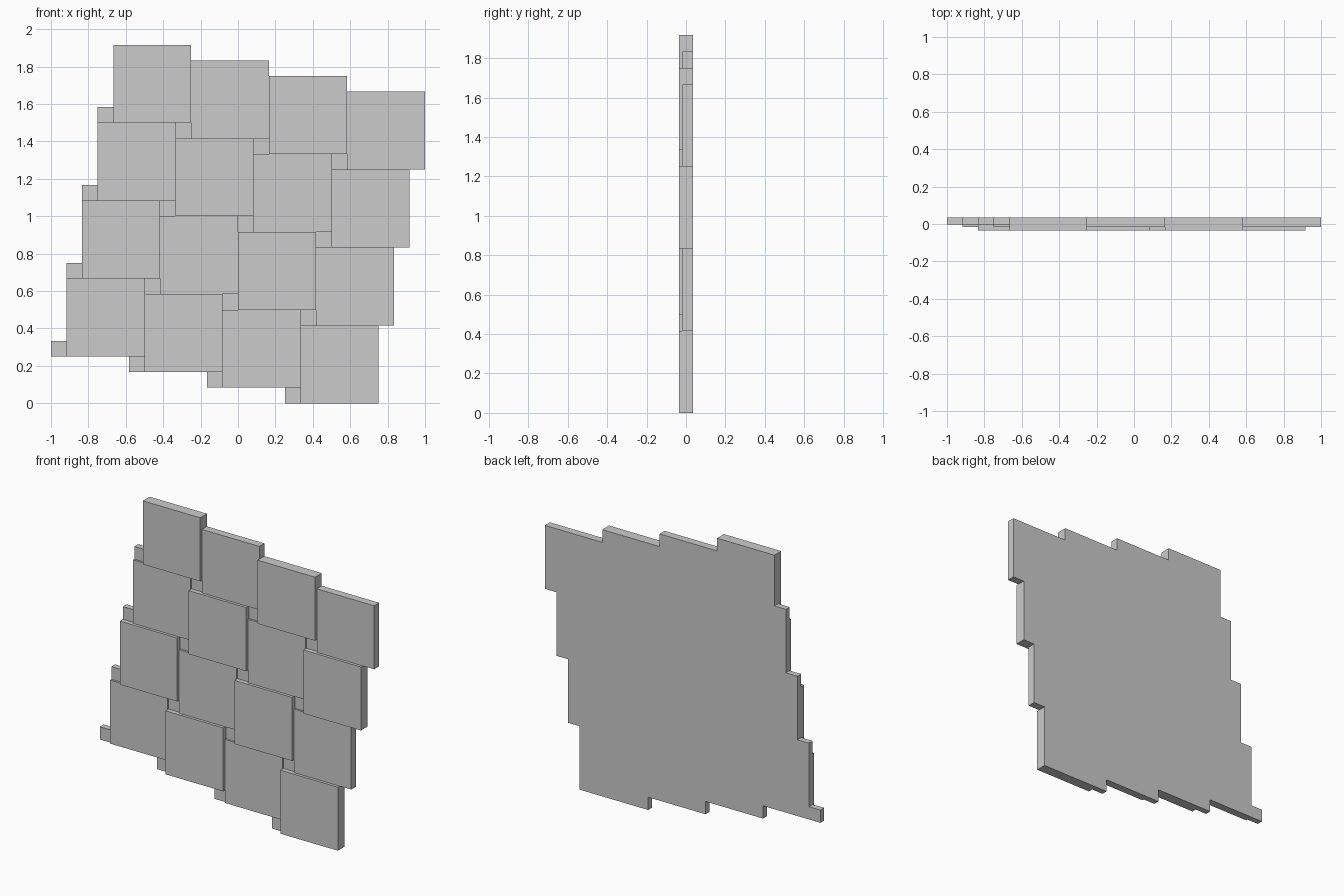
import bpy, bmesh
from mathutils import Matrix, Vector

if "Cube" in bpy.data.objects:
    bpy.data.objects.remove(bpy.data.objects["Cube"])

U = 2 / 24            # small tile side; large tiles are five times as wide
BACK = 0.035          # common back plane
FRONT_HIGH, FRONT_LOW, FRONT_SMALL = -0.035, -0.0165, -0.004


def tile(name, x, z, side, front):
    """Square slab given by its lower left corner, from the back plane to front."""
    bm = bmesh.new()
    size = Vector((side, BACK - front, side))
    centre = Vector((x + side / 2, (BACK + front) / 2, z + side / 2))
    bmesh.ops.create_cube(bm, size=1, matrix=Matrix.LocRotScale(centre, None, size))
    mesh = bpy.data.meshes.new(name)
    bm.to_mesh(mesh)
    bm.free()
    bpy.context.collection.objects.link(bpy.data.objects.new(name, mesh))


# Pinwheel paving: every large tile carries a small one at its lower left
for row in range(4):
    for col in range(4):
        x = -1 + U * (5 * col + row)
        z = U * (3 - col + 5 * row)
        front = FRONT_HIGH if (row + col) % 2 else FRONT_LOW
        tile(f"large_tile_{row}_{col}", x + U, z, 5 * U, front)
        tile(f"small_tile_{row}_{col}", x, z, U, FRONT_SMALL)
